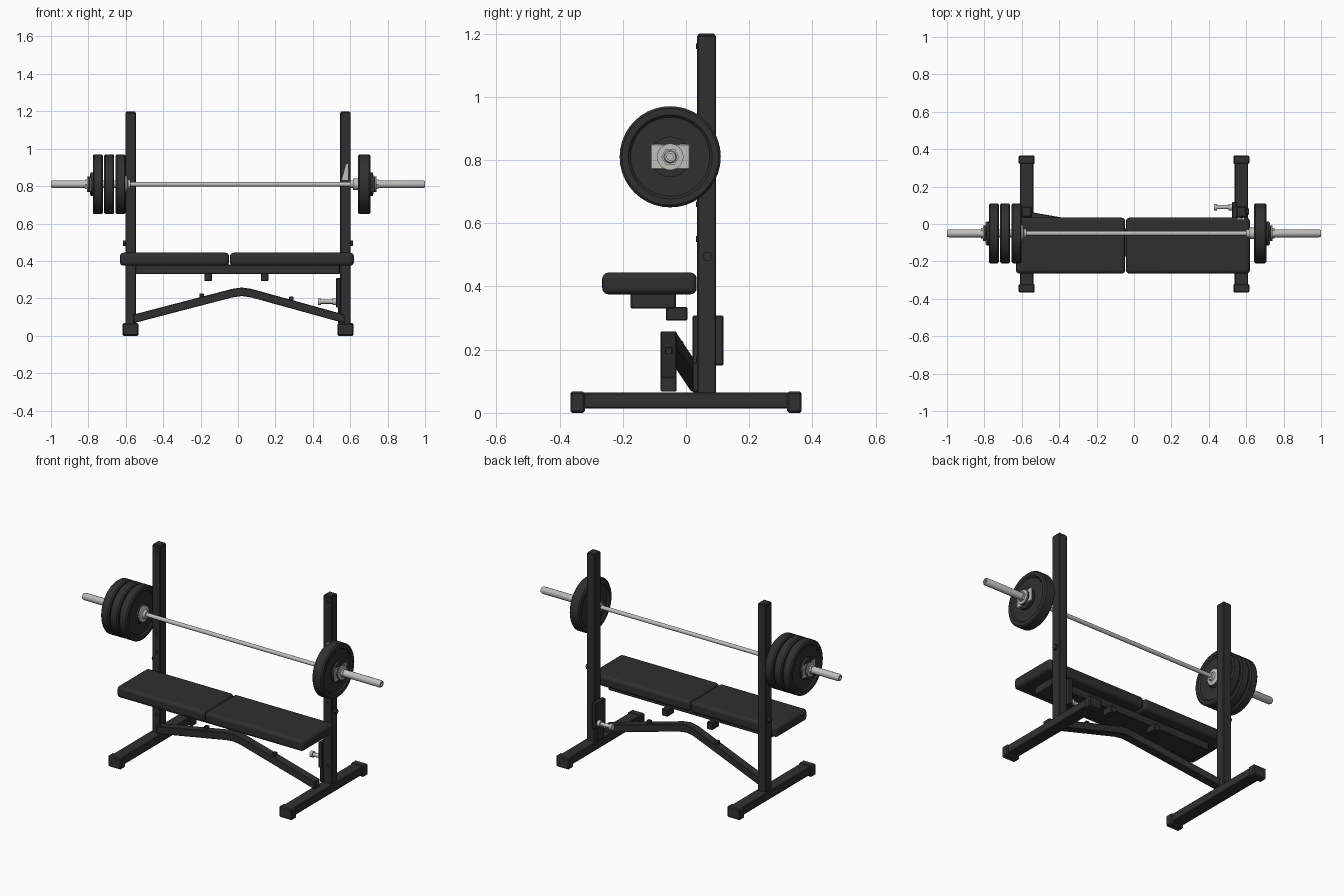
import bpy, bmesh, math
from mathutils import Vector, Matrix

if "Cube" in bpy.data.objects:
    bpy.data.objects.remove(bpy.data.objects["Cube"])


def material(name, rgb):
    m = bpy.data.materials.new(name)
    m.use_nodes = True
    m.diffuse_color = (*rgb, 1)
    m.node_tree.nodes["Principled BSDF"].inputs["Base Color"].default_value = (*rgb, 1)
    return m


BLACK = material("black steel", (0.03, 0.03, 0.03))
PAD = material("black vinyl", (0.028, 0.028, 0.028))
SILVER = material("brushed chrome", (0.52, 0.52, 0.50))


def finish(name, bm, mat, bevel=0, segments=1, smooth=False):
    bmesh.ops.recalc_face_normals(bm, faces=bm.faces)
    mesh = bpy.data.meshes.new(name)
    bm.to_mesh(mesh)
    bm.free()
    obj = bpy.data.objects.new(name, mesh)
    bpy.context.collection.objects.link(obj)
    mesh.materials.append(mat)
    if bevel:
        mod = obj.modifiers.new("Bevel", "BEVEL")
        mod.width, mod.segments = bevel, segments
    if smooth:
        bpy.ops.object.select_all(action="DESELECT")
        obj.select_set(True)
        bpy.context.view_layer.objects.active = obj
        bpy.ops.object.shade_smooth_by_angle(angle=math.radians(35))
    return obj


def box(name, x, y, z, mat=BLACK, bevel=0.004, segments=1, smooth=False):
    """Box given by its (min, max) extents."""
    bm = bmesh.new()
    bmesh.ops.create_cube(bm, size=1)
    for v in bm.verts:
        v.co = Vector([(a + b) / 2 + c * (b - a) for c, (a, b) in zip(v.co, (x, y, z))])
    return finish(name, bm, mat, bevel, segments, smooth)


def lathe(name, profile, y, z, mat, sides=32, squash=1):
    """Turn (x, radius) points around an x-directed axis at y, z."""
    bm = bmesh.new()
    rings = []
    for x, r in profile:
        angles = [2 * math.pi * i / sides for i in range(sides)]
        rings.append([bm.verts.new((x, y + r * math.cos(a), z + r * squash * math.sin(a)))
                      for a in angles])
    for a, b in zip(rings, rings[1:]):
        for i in range(sides):
            j = (i + 1) % sides
            bm.faces.new((a[i], a[j], b[j], b[i]))
    bm.faces.new(rings[0])
    bm.faces.new(rings[-1])
    return finish(name, bm, mat, smooth=sides > 8)


def rod(name, x0, x1, r, y, z, mat, sides=24):
    return lathe(name, [(x0, r), (x1, r)], y, z, mat, sides)


def tube_path(name, path, width, height):
    """Rectangular tube along points, with vertical end and joint cuts."""
    bm = bmesh.new()
    rings = []
    for p in path:
        rings.append([bm.verts.new(Vector(p) + Vector((0, sy * width / 2, sz * height / 2)))
                      for sy, sz in ((-1, -1), (1, -1), (1, 1), (-1, 1))])
    for a, b in zip(rings, rings[1:]):
        for i in range(4):
            j = (i + 1) % 4
            bm.faces.new((a[i], a[j], b[j], b[i]))
    bm.faces.new(rings[0])
    bm.faces.new(rings[-1])
    return finish(name, bm, BLACK, 0.003)


BAR_Y, BAR_Z = -0.05, 0.81

# Feet, end caps and uprights
for side, s in (("right", -1), ("left", 1)):
    cx = 0.574 * s
    box(f"{side}_foot", (cx - 0.036, cx + 0.036), (-0.345, 0.345), (0.014, 0.064))
    for end, e in (("front", -1), ("back", 1)):
        ys = sorted((0.32 * e, 0.366 * e))
        box(f"{side}_{end}_foot_cap", (cx - 0.043, cx + 0.043), ys, (0, 0.067), bevel=0.006)
    box(f"{side}_upright", (cx - 0.028, cx + 0.028), (0.035, 0.095), (0.06, 1.195))
    box(f"{side}_upright_cap", (cx - 0.025, cx + 0.025), (0.038, 0.092), (1.19, 1.2))
    # Bolts through the upright
    for z in (0.495,):
        rod(f"{side}_upright_bolt", cx + 0.027 * s, cx + 0.042 * s, 0.016, 0.068, z, BLACK, 6)
    for n, z in enumerate((0.17, 0.55, 0.66, 1.16)):
        bm = bmesh.new()
        spin = Matrix.Translation((cx, 0.034, z)) @ Matrix.Rotation(math.pi / 2, 4, "X")
        bmesh.ops.create_cone(bm, cap_ends=True, segments=12, radius1=0.009,
                              radius2=0.009, depth=0.006, matrix=spin)
        finish(f"{side}_front_bolt_{n + 1}", bm, BLACK)

# Angled floor brace between the two feet
tube_path("floor_brace", [(-0.56, 0.04, 0.09), (-0.03, -0.052, 0.228), (0.02, -0.055, 0.235),
                          (0.07, -0.055, 0.228), (0.57, -0.055, 0.09)], 0.05, 0.046)
for name, x, y, z in (("right_brace_bolt", -0.195, -0.02, 0.215),
                      ("left_brace_bolt", 0.285, -0.055, 0.197)):
    box(name, (x - 0.012, x + 0.012), (y - 0.012, y + 0.012), (z - 0.02, z + 0.012), bevel=0.003)

# Padded seat in two sections, with its support underneath
for name, xs in (("right_seat_pad", (-0.632, -0.047)), ("left_seat_pad", (-0.043, 0.62))):
    box(name, xs, (-0.265, 0.034), (0.375, 0.444), PAD, 0.02, 4, True)
box("seat_rail", (-0.55, 0.545), (-0.175, -0.032), (0.33, 0.38))
for name, x in (("right_seat_bracket", -0.16), ("left_seat_bracket", 0.142)):
    box(name, (x - 0.02, x + 0.02), (-0.064, 0.004), (0.292, 0.335))

# Adjuster bracket with its pull pin
box("adjuster_bracket", (0.524, 0.55), (0.02, 0.118), (0.15, 0.308))
box("adjuster_guard", (0.535, 0.552), (0.02, 0.09), (0.065, 0.16))
lathe("pull_pin", [(0.428, 0.018), (0.445, 0.018), (0.445, 0.011), (0.505, 0.011),
                   (0.505, 0.018), (0.53, 0.018)], 0.09, 0.182, SILVER, 16)

# Chrome rest hook on the left upright
bm = bmesh.new()
profile = [(0.552, 0.83), (0.592, 0.83), (0.592, 0.92), (0.577, 0.92)]
face = bm.faces.new([bm.verts.new((x, 0.022, z)) for x, z in profile])
extruded = bmesh.ops.extrude_face_region(bm, geom=[face])["geom"]
for v in extruded:
    if isinstance(v, bmesh.types.BMVert):
        v.co.y = 0.036
finish("rest_hook", bm, SILVER)

# Barbell shaft and loading sleeves
rod("bar_shaft", -0.63, 0.63, 0.012, BAR_Y, BAR_Z, SILVER, 16)
for side, s in (("right", -1), ("left", 1)):
    lathe(f"{side}_sleeve", [(0.6 * s, 0.021), (0.99 * s, 0.021), (s, 0.017), (s, 0.01),
                             (0.99 * s, 0.01)], BAR_Y, BAR_Z, SILVER, 20)
lathe("right_inner_flange", [(-0.61, 0.048), (-0.594, 0.048), (-0.588, 0.026), (-0.575, 0.022)],
      BAR_Y, BAR_Z, SILVER, 24)
lathe("left_inner_flange", [(0.614, 0.03), (0.632, 0.03), (0.646, 0.03)],
      BAR_Y, BAR_Z, SILVER, 24)


# Weight plates: thick rim, recessed web and raised hub
def plate(name, cx, half=0.027, r=0.16):
    side = [(half, 0.02), (half, 0.05), (half - 0.009, 0.058), (half - 0.009, 0.125),
            (half, 0.133), (half, r - 0.007), (half - 0.007, r)]
    profile = [(cx - x, q) for x, q in side] + [(cx + x, q) for x, q in reversed(side)]
    return lathe(name, profile, BAR_Y, BAR_Z, BLACK, 40)


for n, x in enumerate((-0.628, -0.689, -0.749)):
    plate(f"right_weight_plate_{n + 1}", x)
plate("left_weight_plate", 0.675, 0.033)

# Clamp collars outside the plates
for side, s, x in (("right", -1, 0.773), ("left", 1, 0.706)):
    lathe(f"{side}_collar", [(x * s, 0.064), ((x + 0.016) * s, 0.064), ((x + 0.018) * s, 0.042),
                             ((x + 0.03) * s, 0.042)], BAR_Y, BAR_Z, BLACK, 24)
    xs = sorted(((x + 0.028) * s, (x + 0.034) * s))
    rod(f"{side}_collar_face", *xs, 0.042, BAR_Y, BAR_Z, SILVER, 24)
    xs = sorted(((x + 0.013) * s, (x + 0.02) * s))
    box(f"{side}_collar_plate", xs, (BAR_Y - 0.062, BAR_Y + 0.062),
        (BAR_Z - 0.04, BAR_Z + 0.04), SILVER, 0.003)
    rod(f"{side}_sleeve_nut", *sorted(((x + 0.03) * s, (x + 0.045) * s)), 0.028,
        BAR_Y, BAR_Z, SILVER, 6)
